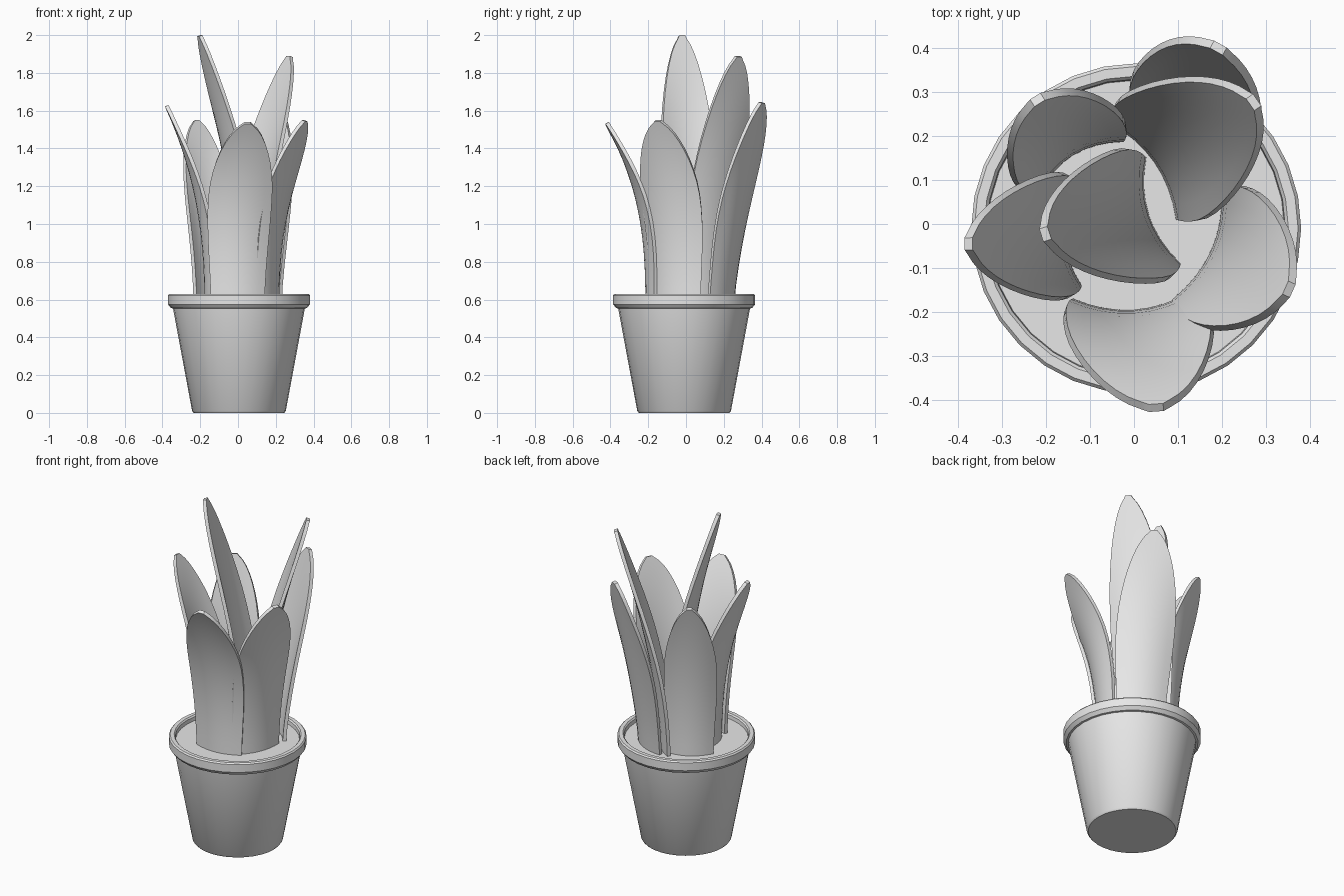
import bpy, bmesh, math
from mathutils import Vector

if "Cube" in bpy.data.objects:
    bpy.data.objects.remove(bpy.data.objects["Cube"])

grey = bpy.data.materials.new("light_grey")
grey.use_nodes = True
grey.diffuse_color = (0.8, 0.8, 0.8, 1)
grey.node_tree.nodes["Principled BSDF"].inputs["Base Color"].default_value = (0.8, 0.8, 0.8, 1)


def finish(name, bm, angle=35):
    bmesh.ops.recalc_face_normals(bm, faces=bm.faces)
    mesh = bpy.data.meshes.new(name)
    bm.to_mesh(mesh)
    bm.free()
    mesh.materials.append(grey)
    obj = bpy.data.objects.new(name, mesh)
    bpy.context.collection.objects.link(obj)
    bpy.ops.object.select_all(action="DESELECT")
    obj.select_set(True)
    bpy.context.view_layer.objects.active = obj
    bpy.ops.object.shade_smooth_by_angle(angle=math.radians(angle))
    return obj


def lathe(name, profile, steps=32):
    """Spin a (radius, height) profile about the pot axis."""
    bm = bmesh.new()
    verts = [bm.verts.new((r, 0, z)) for r, z in profile]
    edges = [bm.edges.new(pair) for pair in zip(verts, verts[1:])]
    bmesh.ops.spin(bm, geom=verts + edges, cent=(0, 0, 0), axis=(0, 0, 1),
                   angle=math.tau, steps=steps, use_duplicate=False)
    bmesh.ops.remove_doubles(bm, verts=bm.verts, dist=0.0005)
    obj = finish(name, bm)
    obj.location = (0.005, -0.01, 0)
    return obj


BASE_Z = 0.57
ROWS, COLS = 16, 8
THICKNESS = 0.02


def leaf(name, base, tip, top, facing, half_width, peak, bend):
    """Cupped blade that rises from base, leans out to tip and rounds off above peak."""
    out = Vector((math.cos(math.radians(facing)), math.sin(math.radians(facing)), 0))
    side = Vector((-out.y, out.x, 0))
    start = Vector((*base, BASE_Z))
    lean = Vector((tip[0] - base[0], tip[1] - base[1], 0))
    bm = bmesh.new()
    grid = []
    for i in range(ROWS + 1):
        t = 1 - (1 - i / ROWS) ** 1.6
        if t < peak:
            k = t / peak
            width = 0.83 + 0.17 * k * k * (3 - 2 * k)
        else:
            u = (t - peak) / (1 - peak)
            width = max(0.1, (1 - u ** 2) ** 0.58)
        centre = start + lean * t ** bend + Vector((0, 0, (top - BASE_Z) * t))
        cup = 0.05 * (1 - t * t)
        row = []
        for j in range(COLS + 1):
            s = (2 * j / COLS - 1) * width
            # Edges curl inward low down, the upper blade flattens out
            row.append(bm.verts.new(centre + side * s * half_width - out * cup * s * s))
        grid.append(row)
    for low, high in zip(grid, grid[1:]):
        for j in range(COLS):
            bm.faces.new((low[j], low[j + 1], high[j + 1], high[j]))
    bmesh.ops.recalc_face_normals(bm, faces=bm.faces)
    bmesh.ops.solidify(bm, geom=bm.faces[:], thickness=THICKNESS)
    return finish(name, bm, 40)


# Tapered pot with a chamfered rim
lathe("pot", [(0, 0), (0.24, 0), (0.248, 0.01), (0.349, 0.553), (0.36, 0.555),
              (0.376, 0.575), (0.376, 0.622), (0.369, 0.63), (0.347, 0.63),
              (0.34, 0.622), (0.335, 0.57), (0, 0.57)])
lathe("soil", [(0, 0.6), (0.338, 0.6), (0.335, 0.57), (0, 0.57)])

# Leaves: base, tip, top height, facing angle, half width, widest point, bend
leaf("front_leaf", (0, -0.195), (0.05, -0.41), 1.54, 274, 0.163, 0.6, 2.6)
leaf("front_left_leaf", (0.175, -0.06), (0.345, -0.145), 1.55, -24, 0.163, 0.58, 2.2)
leaf("back_left_tall_leaf", (0.045, 0.14), (0.265, 0.272), 1.89, 35, 0.163, 0.42, 1.6)
leaf("back_left_leaf", (0.13, 0.22), (0.197, 0.41), 1.64, 61, 0.163, 0.5, 1.3)
leaf("centre_tall_leaf", (0.035, 0.02), (-0.193, -0.02), 2.0, 198, 0.152, 0.42, 1.8)
leaf("right_leaf", (-0.158, -0.025), (-0.368, -0.045), 1.63, 182, 0.138, 0.5, 2.3)
leaf("back_right_leaf", (-0.14, 0.155), (-0.215, 0.275), 1.55, 122, 0.138, 0.54, 2.0)
